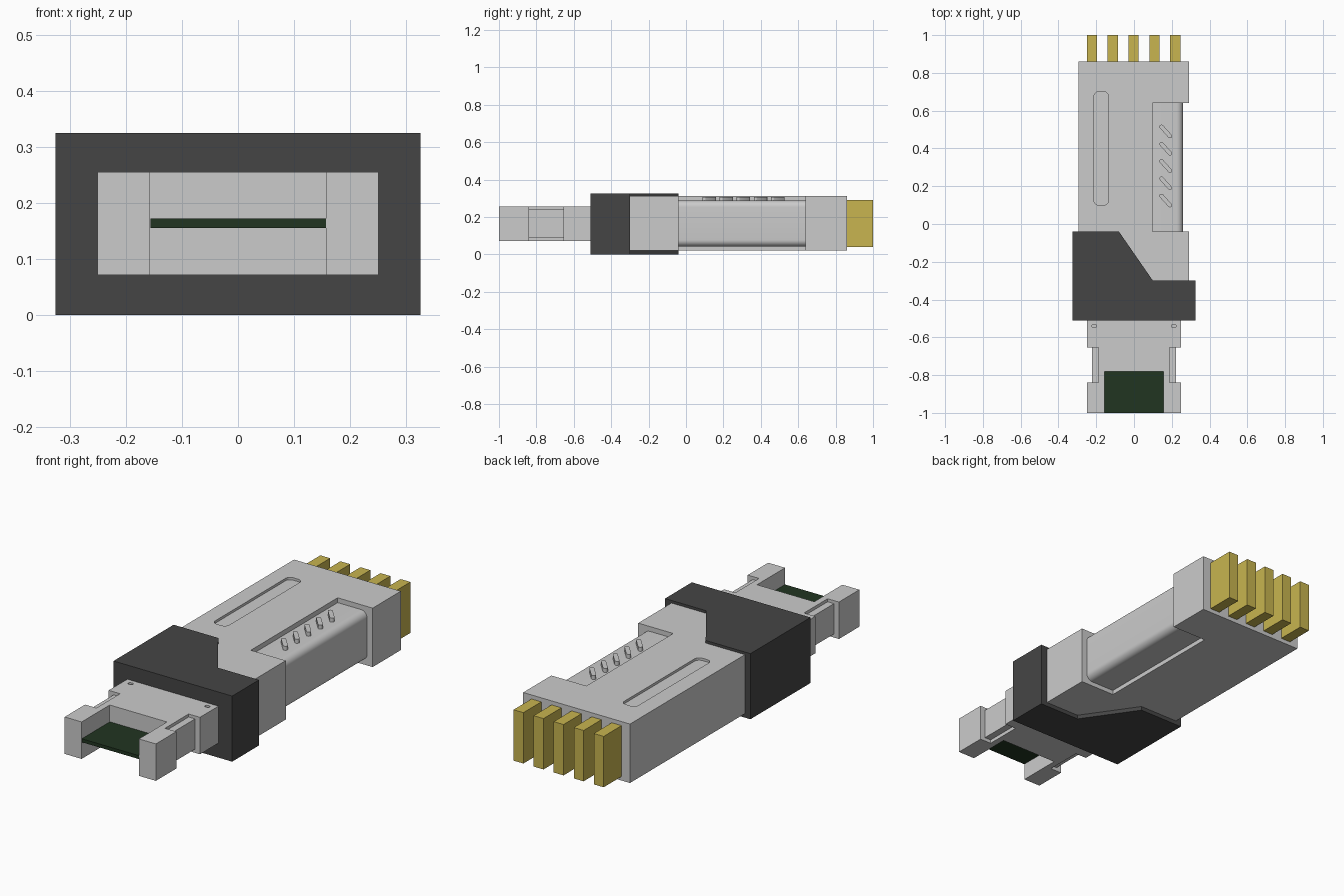
import bpy, bmesh, math

if "Cube" in bpy.data.objects:
    bpy.data.objects.remove(bpy.data.objects["Cube"])


def material(name, color):
    m = bpy.data.materials.new(name)
    m.diffuse_color = (*color, 1)
    m.use_nodes = True
    m.node_tree.nodes["Principled BSDF"].inputs["Base Color"].default_value = m.diffuse_color
    return m


DARK = material("dark_plastic", (0.06, 0.06, 0.06))
GOLD = material("gold", (0.58, 0.46, 0.08))
GREEN = material("board_green", (0.015, 0.035, 0.015))


def prism(name, pts, lo, hi, axis="Z", mat=None, smooth=False):
    """Extrude a closed outline: (x, y) along Z or (x, z) along Y."""
    bm = bmesh.new()
    place = (lambda p: (p[0], p[1], lo)) if axis == "Z" else (lambda p: (p[0], lo, p[1]))
    face = bm.faces.new([bm.verts.new(place(p)) for p in pts])
    ext = bmesh.ops.extrude_face_region(bm, geom=[face])
    verts = [v for v in ext["geom"] if isinstance(v, bmesh.types.BMVert)]
    d = hi - lo
    bmesh.ops.translate(bm, verts=verts, vec=(0, 0, d) if axis == "Z" else (0, d, 0))
    bmesh.ops.recalc_face_normals(bm, faces=bm.faces)
    me = bpy.data.meshes.new(name)
    bm.to_mesh(me)
    bm.free()
    ob = bpy.data.objects.new(name, me)
    bpy.context.collection.objects.link(ob)
    if mat:
        me.materials.append(mat)
    if smooth:
        bpy.ops.object.select_all(action="DESELECT")
        ob.select_set(True)
        bpy.context.view_layer.objects.active = ob
        bpy.ops.object.shade_smooth_by_angle(angle=math.radians(35))
    return ob


def rect(x0, x1, y0, y1):
    return [(x0, y0), (x1, y0), (x1, y1), (x0, y1)]


def rounded(x0, x1, y0, y1, r, n=6):
    pts = []
    corners = [(x1 - r, y1 - r), (x0 + r, y1 - r), (x0 + r, y0 + r), (x1 - r, y0 + r)]
    for k, (cx, cy) in enumerate(corners):
        for i in range(n + 1):
            a = math.pi / 2 * (k + i / n)
            pts.append((cx + r * math.cos(a), cy + r * math.sin(a)))
    return pts


def capsule(cx, cy, half, r, angle, n=6):
    pts = []
    for side in (0, 1):
        a0 = angle + side * math.pi
        ex, ey = cx + half * math.cos(a0), cy + half * math.sin(a0)
        for i in range(n + 1):
            a = a0 - math.pi / 2 + math.pi * i / n
            pts.append((ex + r * math.cos(a), ey + r * math.sin(a)))
    return pts


def cut(ob, cutter):
    mod = ob.modifiers.new("cut", "BOOLEAN")
    mod.operation = "DIFFERENCE"
    mod.solver = "EXACT"
    mod.object = cutter
    bpy.context.view_layer.objects.active = ob
    bpy.ops.object.modifier_apply(modifier=mod.name)
    bpy.data.objects.remove(cutter, do_unlink=True)


# Main housing with the side bay and the shallow label groove
body = prism("housing", [(-0.295, -0.48), (0.29, -0.48), (0.29, -0.04), (0.098, -0.04),
                         (0.098, 0.64), (0.29, 0.64), (0.29, 0.86), (-0.295, 0.86)], 0.02, 0.312)
cut(body, prism("groove_cutter", rounded(-0.212, -0.135, 0.1, 0.7, 0.025), 0.3, 0.35))

# Rounded grip sitting in the side bay, with slanted ridges
prism("side_grip", rounded(0.04, 0.26, 0.042, 0.288, 0.035, 8), -0.05, 0.65, "Y", smooth=True)
for i in range(5):
    prism(f"grip_ridge_{i + 1}", capsule(0.168, 0.49 - 0.0915 * i, 0.034, 0.011, math.radians(-48)),
          0.27, 0.308, smooth=True)

# Dark collar with a slanted shoulder
prism("collar", [(-0.325, -0.51), (0.325, -0.51), (0.325, -0.3), (0.1, -0.3),
                 (-0.08, -0.04), (-0.325, -0.04)], 0, 0.325, mat=DARK)

# Front plug: mirrored outline with open mouth and latch notches
half = [(0.157, -0.78), (0.157, -1), (0.25, -1), (0.25, -0.84), (0.188, -0.84),
        (0.188, -0.655), (0.25, -0.655), (0.25, -0.5)]
plug = prism("plug", half + [(-x, y) for x, y in reversed(half)], 0.072, 0.255)
for s, side in ((-1, "left"), (1, "right")):
    prism(f"latch_web_{side}", rect(*sorted((s * 0.18, s * 0.223)), -0.845, -0.65), 0.09, 0.24)
    cut(plug, prism("dimple_cutter", capsule(s * 0.21, -0.54, 0.004, 0.009, 0), 0.24, 0.3))

# Circuit board tongue in the plug mouth
prism("board", rect(-0.156, 0.16, -1, -0.775), 0.155, 0.172, mat=GREEN)

# Gold contacts at the back
for i in range(5):
    x = -0.222 + 0.11 * i
    prism(f"contact_{i + 1}", rect(x - 0.027, x + 0.027, 0.85, 1), 0.04, 0.292, mat=GOLD)
